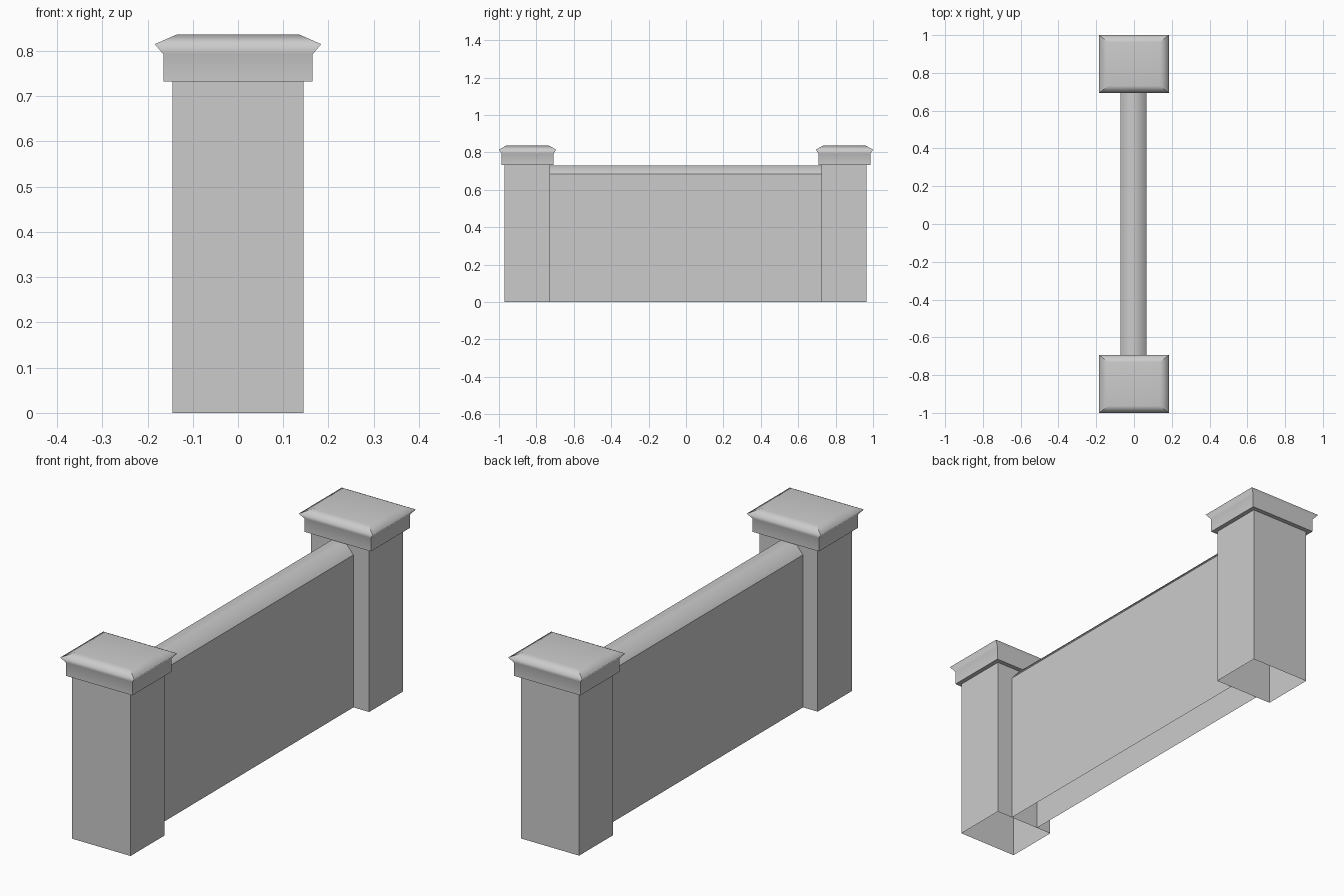
import bpy, bmesh

cube = bpy.data.objects.get("Cube")
if cube:
    bpy.data.objects.remove(cube, do_unlink=True)

# Single stone colour
stone = bpy.data.materials.new("grey_stone")
stone.use_nodes = True
colour = (0.6, 0.6, 0.6, 1)
stone.diffuse_color = colour
bsdf = stone.node_tree.nodes["Principled BSDF"]
bsdf.inputs["Base Color"].default_value = colour
bsdf.inputs["Roughness"].default_value = 0.8


def finish(bm, name, is_soft):
    """Store the mesh; only edges accepted by is_soft are shaded smooth."""
    bmesh.ops.recalc_face_normals(bm, faces=bm.faces[:])
    for f in bm.faces:
        f.smooth = True
    for e in bm.edges:
        e.smooth = is_soft(e)
    mesh = bpy.data.meshes.new(name)
    bm.to_mesh(mesh)
    bm.free()
    mesh.materials.append(stone)
    ob = bpy.data.objects.new(name, mesh)
    bpy.context.collection.objects.link(ob)
    return ob


def stack(name, y, rings, is_soft, close_ends):
    """Rectangular tube through (half x, half y, z) rings."""
    bm = bmesh.new()
    loops = [[bm.verts.new((sx * hx, y + sy * hy, z))
              for sx, sy in ((-1, -1), (1, -1), (1, 1), (-1, 1))]
             for hx, hy, z in rings]
    for a, b in zip(loops, loops[1:]):
        for i in range(4):
            j = (i + 1) % 4
            bm.faces.new((a[i], a[j], b[j], b[i]))
    if close_ends:
        bm.faces.new(loops[0][::-1])
        bm.faces.new(loops[-1])
    return finish(bm, name, is_soft)


def height(e):
    return min(v.co.z for v in e.verts)


def cap_soft(e):
    level = abs(e.verts[0].co.z - e.verts[1].co.z) < 0.001
    return level and height(e) > CAP_BASE + 0.01


CAP_BASE = 0.733
CAP = [(0.165, 0.139, CAP_BASE), (0.165, 0.139, 0.793),
       (0.184, 0.153, 0.815), (0.136, 0.115, 0.836)]

# Hollow pillars, open underneath, with flared caps
for label, side in (("front", -1), ("back", 1)):
    y = side * 0.847
    stack(label + "_pillar", y - 0.002,
          [(0.145, 0.121, 0), (0.145, 0.121, CAP_BASE)],
          lambda e: False, False)
    cap = stack(label + "_pillar_cap", y, CAP, cap_soft, True)
    weighted = cap.modifiers.new("Even shading", "WEIGHTED_NORMAL")
    weighted.keep_sharp = True

# Wall panel between the pillars, open underneath, with a rounded coping
WALL_TOP = 0.685
profile = [(-0.072, 0), (-0.072, WALL_TOP), (-0.033, 0.73),
           (0.028, 0.73), (0.067, WALL_TOP), (0.067, 0)]
bm = bmesh.new()
front, back = ([bm.verts.new((x, y, z)) for x, z in profile]
               for y in (-0.728, 0.726))
for i in range(len(profile) - 1):
    bm.faces.new((front[i], front[i + 1], back[i + 1], back[i]))
wall = finish(bm, "wall_panel", lambda e: height(e) > WALL_TOP + 0.01)

# Keep the open shell facing outwards
if wall.data.polygons[0].normal.x > 0:
    wall.data.flip_normals()
